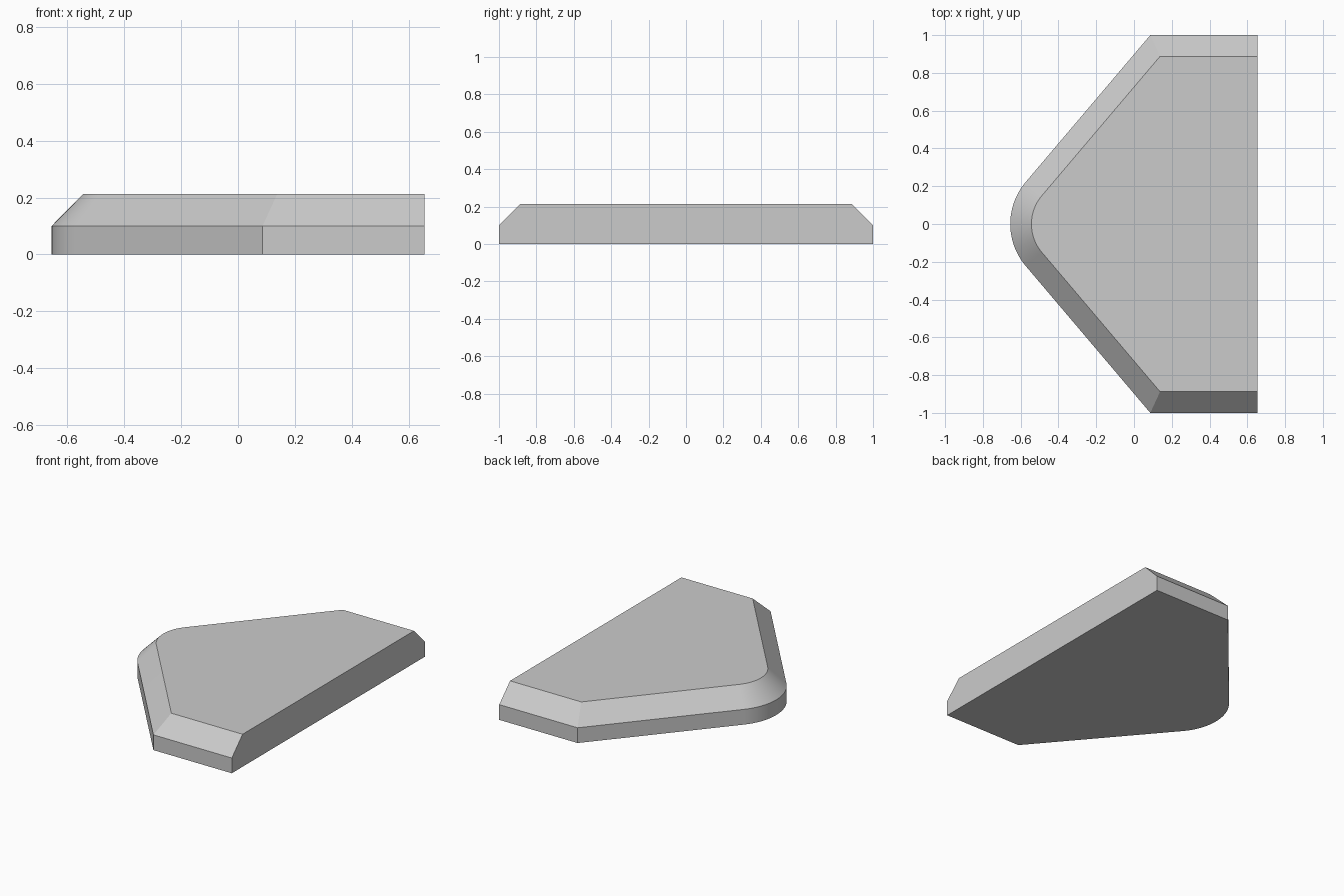
import bpy, bmesh, math

cube = bpy.data.objects.get("Cube")
if cube:
    bpy.data.objects.remove(cube, do_unlink=True)

HALF_X, HALF_Y = 0.655, 1.0
WALL, HEIGHT = 0.10, 0.213
BEVEL = 0.112
NOSE_X, NOSE_R = -0.312, 0.343
SWEEP = math.radians(40.3)
STEPS = 24

grey = bpy.data.materials.new("light grey")
grey.use_nodes = True
colour = (0.6, 0.6, 0.6, 1)
grey.diffuse_color = colour
grey.node_tree.nodes["Principled BSDF"].inputs["Base Color"].default_value = colour


def outline(inset, z):
    """Rounded-nose outline, inset on every side but the straight +x end."""
    r, y = NOSE_R - inset, HALF_Y - inset
    shoulder = NOSE_X + (y * math.sin(SWEEP) - r) / math.cos(SWEEP)
    points = [(HALF_X, y), (shoulder, y)]
    for i in range(STEPS + 1):
        a = SWEEP * (1 - 2 * i / STEPS)
        points.append((NOSE_X - r * math.cos(a), r * math.sin(a)))
    points += [(shoulder, -y), (HALF_X, -y)]
    return [(px, py, z) for px, py in points]


# Slab: base, upright wall, sloped border and flat top
bm = bmesh.new()
rings = [[bm.verts.new(p) for p in outline(inset, z)]
         for inset, z in ((0, 0), (0, WALL), (BEVEL, HEIGHT))]
bm.faces.new(rings[0])
bm.faces.new(rings[-1])
for low, high in zip(rings, rings[1:]):
    for i in range(len(low) - 1):
        bm.faces.new((low[i], low[i + 1], high[i + 1], high[i]))

# Flat end at +x
bm.faces.new([r[0] for r in rings] + [r[-1] for r in reversed(rings)])
bmesh.ops.recalc_face_normals(bm, faces=bm.faces)

mesh = bpy.data.meshes.new("bevelled_slab")
bm.to_mesh(mesh)
bm.free()
mesh.materials.append(grey)
slab = bpy.data.objects.new("bevelled_slab", mesh)
bpy.context.collection.objects.link(slab)

# Smooth rounded nose, crisp edges elsewhere
bpy.ops.object.select_all(action="DESELECT")
slab.select_set(True)
bpy.context.view_layer.objects.active = slab
bpy.ops.object.shade_smooth_by_angle(angle=math.radians(30))
